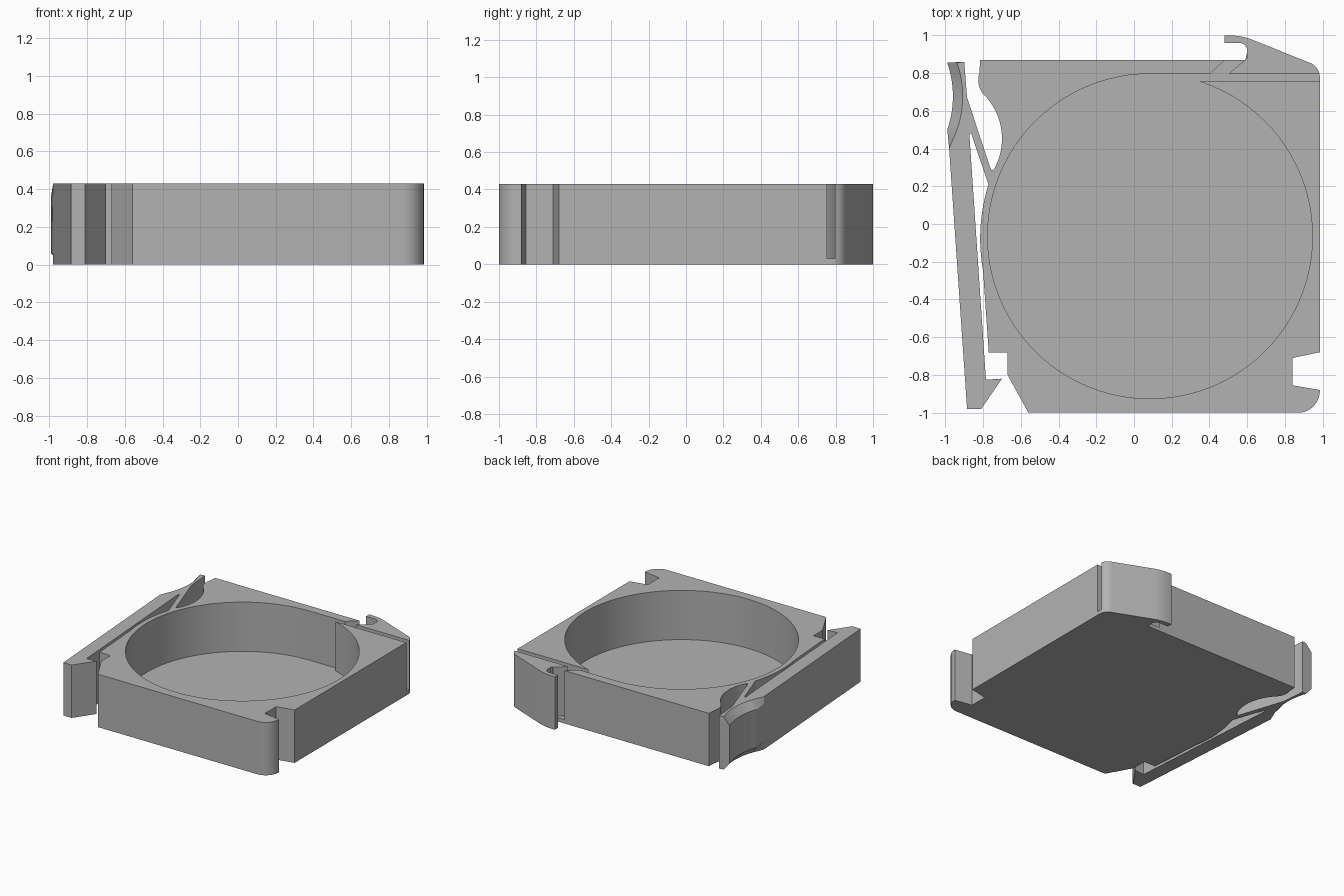
import bpy, bmesh, math
from mathutils import Vector

cube = bpy.data.objects.get("Cube")
if cube:
    bpy.data.objects.remove(cube)

HEIGHT, FLOOR, CHAMFER = 0.43, 0.03, 0.06
PAD_SHIFT = 0.052

grey = bpy.data.materials.new("plain_grey")
grey.use_nodes = True
tone = (0.45, 0.45, 0.45, 1)
grey.diffuse_color = tone
grey.node_tree.nodes["Principled BSDF"].inputs["Base Color"].default_value = tone


def arc(a, b, c, n=12):
    """Points on the circle that runs from a through b to c."""
    a, b, c = Vector(a), Vector(b), Vector(c)
    u, v = b - a, c - a
    d = 2 * u.cross(v)
    centre = a + Vector((v.y * u.dot(u) - u.y * v.dot(v),
                         u.x * v.dot(v) - v.x * u.dot(u))) / d
    start = a - centre
    t0 = math.atan2(start.y, start.x)
    end = c - centre
    sweep = math.atan2(end.y, end.x) - t0
    sweep %= math.tau
    if d < 0:
        sweep -= math.tau
    r = start.length
    return [(centre.x + r * math.cos(t0 + sweep * i / n),
             centre.y + r * math.sin(t0 + sweep * i / n)) for i in range(n + 1)]


def loft(name, rings):
    """Solid through matching rings of 3D points."""
    bm = bmesh.new()
    rows = [[bm.verts.new(p) for p in ring] for ring in rings]
    n = len(rows[0])
    for low, high in zip(rows, rows[1:]):
        for i in range(n):
            j = (i + 1) % n
            bm.faces.new((low[i], low[j], high[j], high[i]))
    bm.faces.new(rows[0][::-1])
    bm.faces.new(rows[-1])
    bmesh.ops.recalc_face_normals(bm, faces=bm.faces)
    mesh = bpy.data.meshes.new(name)
    bm.to_mesh(mesh)
    bm.free()
    mesh.materials.append(grey)
    obj = bpy.data.objects.new(name, mesh)
    bpy.context.collection.objects.link(obj)
    return obj


def prism(name, outline, z0, z1):
    return loft(name, [[(x, y, z) for x, y in outline] for z in (z0, z1)])


# Body edge: front corner, side notch and rear hook
body_edge = [(-0.56, -1)]
body_edge += arc((0.88, -1), (0.957, -0.96), (0.985, -0.88))
body_edge += [(0.84, -0.855), (0.84, -0.71), (0.985, -0.68)]
body_edge += arc((0.985, 0.78), (0.97, 0.825), (0.925, 0.857))
body_edge += arc((0.62, 0.98), (0.56, 0.995), (0.48, 1.0))
body_edge += [(0.48, 0.96)]
body_edge += arc((0.56, 0.96), (0.59, 0.945), (0.6, 0.91))
body_edge += [(0.59, 0.87), (-0.815, 0.87)]

# Scooped finger recess and spring link out to the arm
recess = arc((-0.82, 0.80), (-0.825, 0.75), (-0.80, 0.69), 6)
recess += arc((-0.79, 0.68), (-0.70, 0.46), (-0.737, 0.30), 20)
recess += [(-0.745, 0.285), (-0.757, 0.285), (-0.885, 0.67), (-0.90, 0.86)]

# Thumb pad, arm, catch and thin left wall
pad = arc((-0.99, 0.855), (-0.96, 0.68), (-0.99, 0.50), 16)
arm = [(-0.98, 0.40), (-0.885, -0.98), (-0.81, -0.98), (-0.70, -0.82),
       (-0.785, -0.825), (-0.873, 0.48), (-0.863, 0.48)]
wall = arc((-0.772, 0.21), (-0.815, -0.05), (-0.80, -0.25))
wall += [(-0.77, -0.68), (-0.67, -0.68), (-0.67, -0.80)]


def level(z, shift):
    edge = body_edge + recess + [(x + shift, y) for x, y in pad] + arm + wall
    return [(x, y, z) for x, y in edge]


body = loft("clip_on_tray", [level(0, PAD_SHIFT), level(CHAMFER, 0),
                             level(HEIGHT - CHAMFER, 0), level(HEIGHT, PAD_SHIFT)])

# Round pocket, straight slot and slanted outlet, all down to the floor
cx, cy, r = 0.085, -0.065, 0.861
circle = [(cx + r * math.cos(math.tau * i / 96), cy + r * math.sin(math.tau * i / 96))
          for i in range(96)]
slot = [(cx, 0.755), (1.1, 0.755), (1.1, 0.797), (cx, 0.797)]
outlet = [(0.39, 0.785), (0.488, 0.785), (0.60, 0.88), (0.60, 0.90), (0.515, 0.90)]

for name, outline in (("pocket_cutter", circle), ("slot_cutter", slot),
                      ("outlet_cutter", outlet)):
    cutter = prism(name, outline, FLOOR, HEIGHT + 0.1)
    cutter.hide_render = True
    cut = body.modifiers.new(name, 'BOOLEAN')
    cut.operation = 'DIFFERENCE'
    cut.solver = 'EXACT'
    cut.object = cutter
    bpy.context.view_layer.objects.active = body
    bpy.ops.object.modifier_apply(modifier=cut.name)
    bpy.data.objects.remove(cutter)

# Smooth the curves, keep the edges crisp
bpy.ops.object.select_all(action='DESELECT')
body.select_set(True)
bpy.context.view_layer.objects.active = body
bpy.ops.object.shade_smooth_by_angle(angle=math.radians(25))
